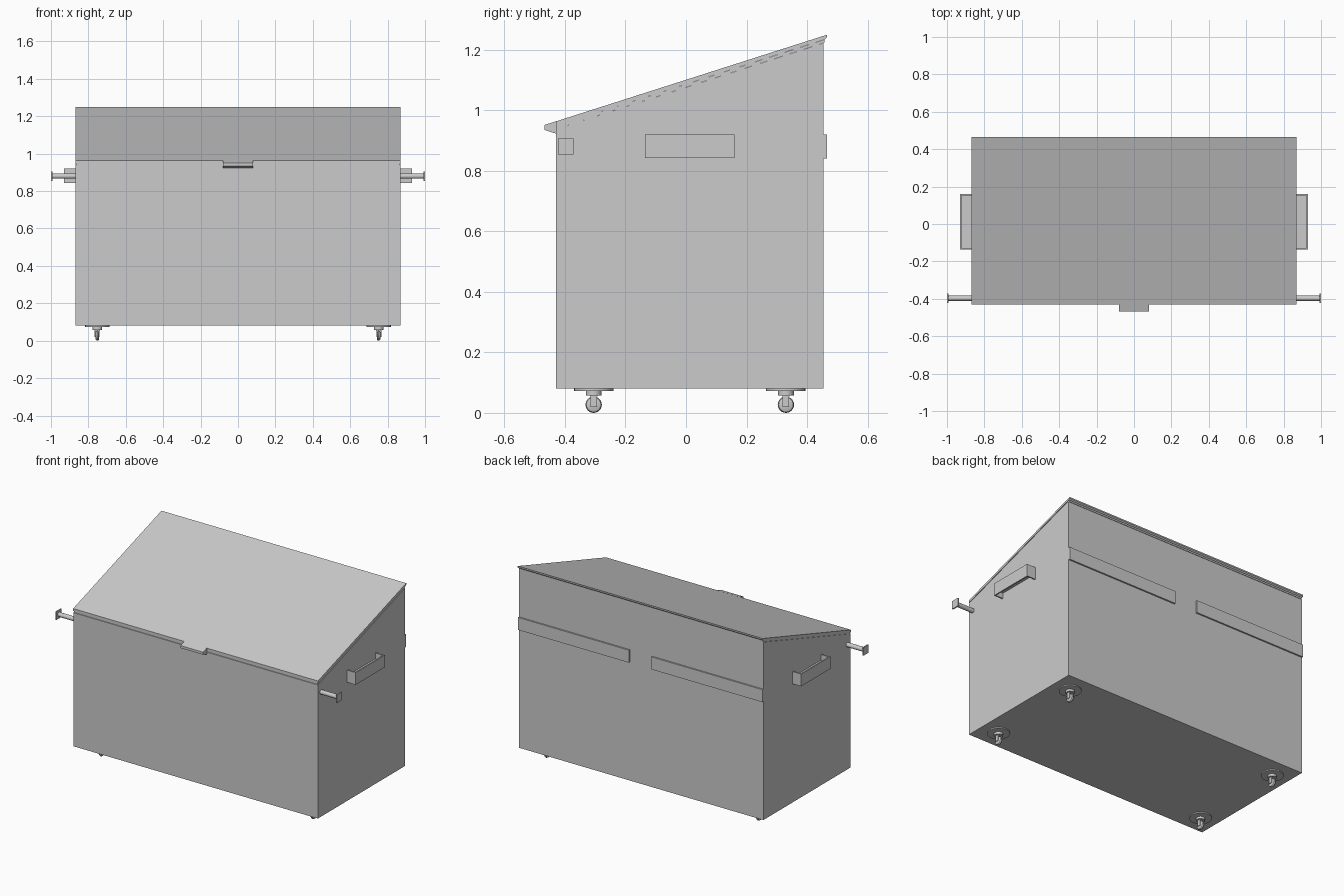
import bpy, bmesh, math
from mathutils import Matrix, Vector

if "Cube" in bpy.data.objects:
    bpy.data.objects.remove(bpy.data.objects["Cube"])


def finish(name, bm, smooth=False):
    bmesh.ops.recalc_face_normals(bm, faces=bm.faces)
    me = bpy.data.meshes.new(name)
    bm.to_mesh(me)
    bm.free()
    ob = bpy.data.objects.new(name, me)
    bpy.context.collection.objects.link(ob)
    if smooth:
        bpy.ops.object.select_all(action='DESELECT')
        ob.select_set(True)
        bpy.context.view_layer.objects.active = ob
        bpy.ops.object.shade_smooth_by_angle(angle=math.radians(40))
    return ob


def extrude_yz(name, pts, x0, x1):
    """Side profile in y/z, extruded along x."""
    bm = bmesh.new()
    f = bm.faces.new([bm.verts.new((x0, y, z)) for y, z in pts])
    r = bmesh.ops.extrude_face_region(bm, geom=[f])
    vs = [v for v in r['geom'] if isinstance(v, bmesh.types.BMVert)]
    bmesh.ops.translate(bm, verts=vs, vec=(x1 - x0, 0, 0))
    return finish(name, bm)


def add_box(bm, x0, x1, y0, y1, z0, z1):
    m = Matrix.Translation(((x0 + x1) / 2, (y0 + y1) / 2, (z0 + z1) / 2)) \
        @ Matrix.Diagonal((abs(x1 - x0), y1 - y0, z1 - z0, 1))
    bmesh.ops.create_cube(bm, size=1, matrix=m)


def boxes(name, *dims):
    bm = bmesh.new()
    for d in dims:
        add_box(bm, *d)
    return finish(name, bm)


def lathe(name, profile, matrix, seg=24):
    """Profile of (radius, height) spun about local z."""
    bm = bmesh.new()
    vs = [bm.verts.new((r, 0, h)) for r, h in profile]
    es = [bm.edges.new(p) for p in zip(vs, vs[1:])]
    bmesh.ops.spin(bm, geom=vs + es, cent=(0, 0, 0), axis=(0, 0, 1),
                   angle=math.tau, steps=seg)
    bmesh.ops.remove_doubles(bm, verts=bm.verts, dist=1e-5)
    bmesh.ops.transform(bm, matrix=matrix, verts=bm.verts)
    return finish(name, bm, True)


# Bin body, rim and sloping lid
W = 0.868
extrude_yz("bin_body", [(-0.43, 0.08), (0.455, 0.08), (0.455, 1.222), (-0.43, 0.937)], -W, W)
extrude_yz("body_rim", [(-0.427, 0.938), (0.457, 1.223), (0.457, 1.233), (-0.427, 0.948)],
           -W + 0.003, W - 0.003)
extrude_yz("lid", [(-0.43, 0.947), (0.459, 1.234), (0.465, 1.24), (0.465, 1.249), (-0.43, 0.963)],
           -W - 0.001, W + 0.001)

# Lid pull at the front
extrude_yz("lid_pull", [(-0.428, 0.964), (-0.468, 0.951), (-0.468, 0.935), (-0.428, 0.922)],
           -0.08, 0.08)

to_x = Matrix.Rotation(math.pi / 2, 4, 'Y')
for s, side in ((-1, "left"), (1, "right")):
    def bx(a, b, *rest):
        return (min(s * a, s * b), max(s * a, s * b), *rest)

    # Side lifting pocket: thin walls with a recessed web
    boxes(side + "_side_pocket",
          bx(0.922, 0.93, -0.135, 0.16, 0.842, 0.92),
          bx(W, 0.922, -0.135, -0.127, 0.842, 0.92),
          bx(W, 0.922, 0.152, 0.16, 0.842, 0.92),
          bx(W, 0.922, -0.127, 0.152, 0.877, 0.883))

    # Back reinforcement plate
    boxes(side + "_back_plate", bx(0.08, W, 0.45, 0.465, 0.84, 0.92))

    # Tipping pin with square end plate
    lathe(side + "_tipping_pin", [(0, 0.86), (0.014, 0.86), (0.014, 0.995), (0, 0.995)],
          Matrix.Translation((0, -0.397, 0.88)) @ (to_x if s > 0 else to_x.inverted()))
    boxes(side + "_pin_end_plate", bx(0.992, 1.0, -0.423, -0.372, 0.854, 0.906))

    # Casters: swivel plate, hub, fork and rounded wheel
    for y, end in ((-0.305, "front"), (0.33, "back")):
        n = f"{end}_{side}_caster_"
        at = Matrix.Translation((s * 0.752, y, 0))
        lathe(n + "swivel", [(0, 0.081), (0.065, 0.081), (0.065, 0.073), (0.026, 0.073),
                             (0.026, 0.058), (0, 0.058)], at)
        x = s * 0.752
        bm = bmesh.new()
        add_box(bm, x - 0.015, x + 0.015, y - 0.012, y + 0.012, 0.054, 0.06)
        for k in (-1, 1):
            add_box(bm, x + k * 0.013 - 0.002, x + k * 0.013 + 0.002,
                    y - 0.011, y + 0.011, 0.02, 0.058)
        finish(n + "fork", bm)
        lathe(n + "wheel", [(0, -0.01), (0.018, -0.01), (0.024, -0.007), (0.027, 0),
                            (0.024, 0.007), (0.018, 0.01), (0, 0.01)],
              Matrix.Translation((x, y, 0.027)) @ to_x)
